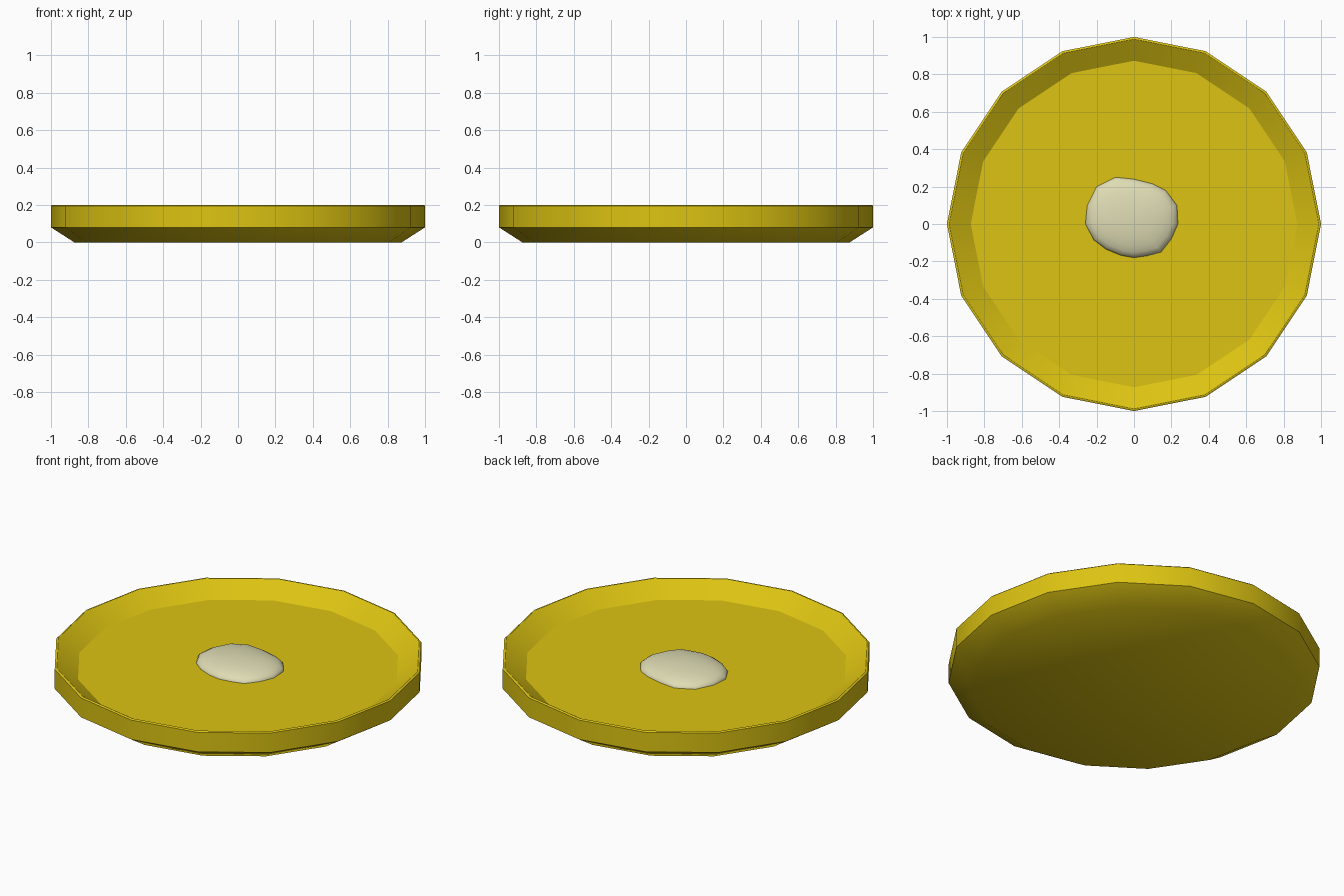
import bpy, bmesh, math

if "Cube" in bpy.data.objects:
    bpy.data.objects.remove(bpy.data.objects["Cube"])


def material(name, rgb):
    m = bpy.data.materials.new(name)
    m.diffuse_color = (*rgb, 1)
    m.use_nodes = True
    m.node_tree.nodes["Principled BSDF"].inputs["Base Color"].default_value = m.diffuse_color
    return m


def rings_object(name, outline, profile, centre, mat):
    """Skin scaled copies of an outline; profile rows are (scale, z, sharp edge)."""
    cx, cy = centre
    n = len(outline)
    bm = bmesh.new()
    rings = []
    for s, z, sharp in profile:
        if s == 0:
            rings.append([bm.verts.new((cx, cy, z))] * n)
        else:
            rings.append([bm.verts.new((cx + (x - cx) * s, cy + (y - cy) * s, z))
                          for x, y in outline])
    for a, b in zip(rings, rings[1:]):
        for i in range(n):
            j = (i + 1) % n
            corners = list(dict.fromkeys((a[i], a[j], b[j], b[i])))
            bm.faces.new(corners).smooth = True
    for ring, (s, z, sharp) in zip(rings, profile):
        if sharp:
            for i in range(n):
                bm.edges.get((ring[i], ring[(i + 1) % n])).smooth = False
    bmesh.ops.recalc_face_normals(bm, faces=bm.faces[:])
    me = bpy.data.meshes.new(name)
    bm.to_mesh(me)
    bm.free()
    me.materials.append(mat)
    ob = bpy.data.objects.new(name, me)
    bpy.context.collection.objects.link(ob)
    return ob


# Sixteen-sided shallow dish with a thin rim
FLOOR = 0.125
circle = [(math.cos(i * math.tau / 16), math.sin(i * math.tau / 16)) for i in range(16)]
dish_profile = [(0, 0, False), (0.875, 0, False), (1, 0.08, True),
                (1, 0.195, True), (0.995, 0.2, False), (0.988, 0.2, True),
                (0.873, FLOOR, True), (0, FLOOR, False)]
rings_object("dish", circle, dish_profile, (0, 0),
             material("yellow", (0.72, 0.55, 0.006)))

# Low, irregular pale dome resting on the dish floor
blob = [(0.235, 0), (0.23, 0.1), (0.17, 0.18), (0.1, 0.215),
        (0, 0.24), (-0.1, 0.25), (-0.2, 0.2), (-0.25, 0.1),
        (-0.26, 0), (-0.215, -0.085), (-0.15, -0.135), (-0.07, -0.168),
        (0, -0.18), (0.07, -0.17), (0.145, -0.15), (0.2, -0.08)]
dome_profile = [(0, FLOOR - 0.01, False), (1, FLOOR - 0.01, True)]
for k in range(6):
    t = k * math.pi / 12
    dome_profile.append((math.cos(t), FLOOR + 0.055 * math.sin(t), False))
dome_profile.append((0, FLOOR + 0.055, False))
rings_object("dollop", blob, dome_profile, (-0.01, 0.03),
             material("cream", (0.74, 0.72, 0.46)))
